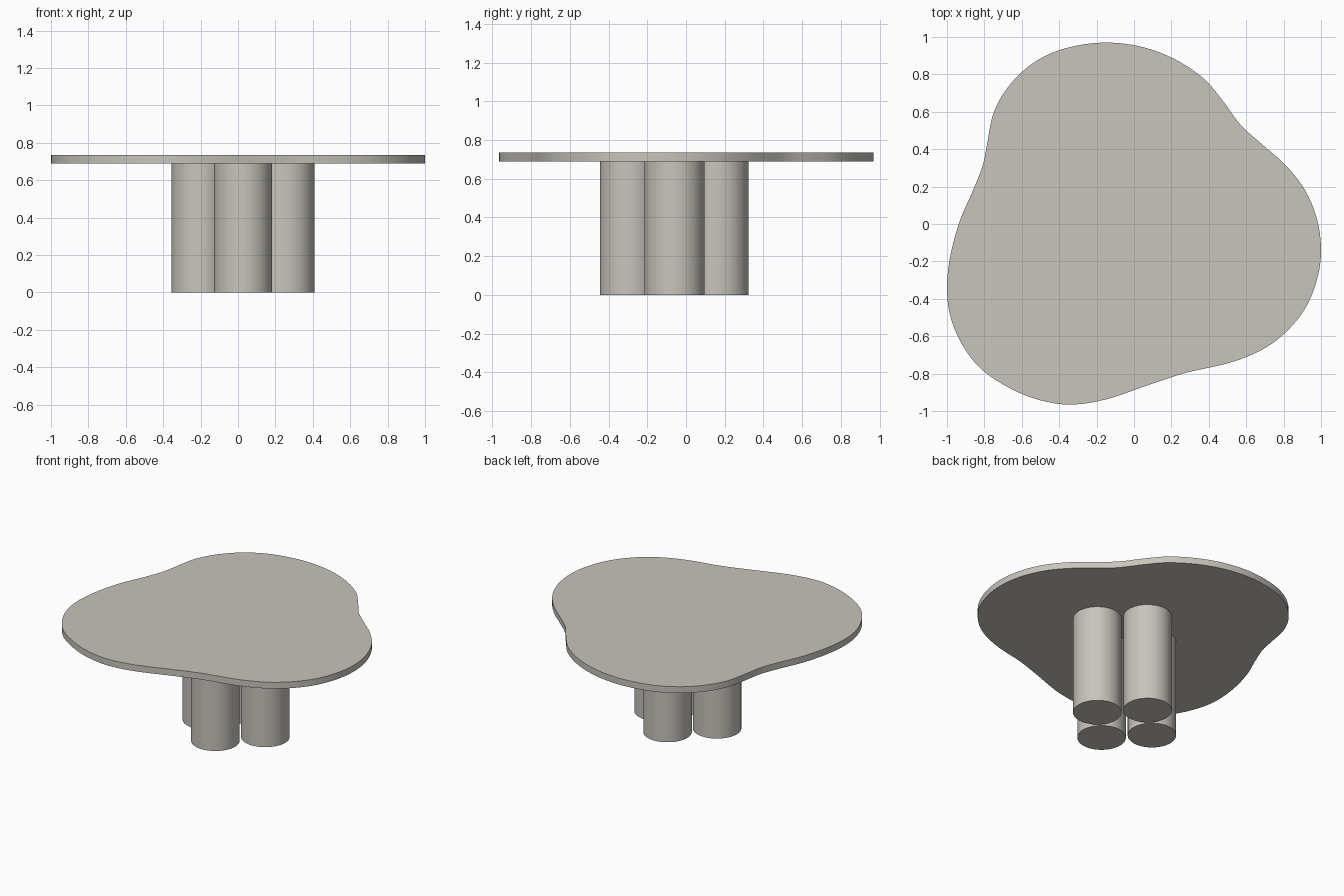
import bpy, bmesh
from mathutils import Vector

if "Cube" in bpy.data.objects:
    bpy.data.objects.remove(bpy.data.objects["Cube"])

TOP_LOW, TOP_HIGH, LEG_R = 0.69, 0.735, 0.155

stone = bpy.data.materials.new("warm_grey_stone")
stone.diffuse_color = (0.58, 0.555, 0.505, 1)
stone.use_nodes = True
stone.node_tree.nodes["Principled BSDF"].inputs["Base Color"].default_value = stone.diffuse_color

# Freeform tabletop outline, clockwise from the back
OUTLINE = [
    (-0.13, 0.97), (0.05, 0.945), (0.22, 0.88), (0.37, 0.78), (0.47, 0.665),
    (0.57, 0.53), (0.68, 0.43), (0.81, 0.315), (0.915, 0.18), (0.98, 0.02),
    (1.0, -0.15), (0.975, -0.31), (0.91, -0.46), (0.80, -0.59), (0.67, -0.68),
    (0.50, -0.745), (0.28, -0.795), (0.08, -0.86), (-0.14, -0.935),
    (-0.32, -0.965), (-0.47, -0.95), (-0.63, -0.895), (-0.80, -0.79),
    (-0.91, -0.66), (-0.98, -0.50), (-1.0, -0.34), (-0.98, -0.16),
    (-0.93, 0.02), (-0.865, 0.17), (-0.81, 0.31), (-0.785, 0.43),
    (-0.755, 0.58), (-0.69, 0.71), (-0.58, 0.83), (-0.45, 0.91), (-0.30, 0.955)]


def closed_spline(points, steps):
    """Smooth closed curve through all points."""
    pts = [Vector(p) for p in points]
    n, out = len(pts), []
    for i in range(n):
        a, b, c, d = (pts[(i + k) % n] for k in (-1, 0, 1, 2))
        for s in range(steps):
            t = s / steps
            out.append(0.5 * (2 * b + (c - a) * t + (2 * a - 5 * b + 4 * c - d) * t ** 2
                              + (3 * b - a - 3 * c + d) * t ** 3))
    return out


def finish(obj):
    obj.data.materials.append(stone)
    bpy.ops.object.select_all(action='DESELECT')
    obj.select_set(True)
    bpy.context.view_layer.objects.active = obj
    bpy.ops.object.shade_smooth_by_angle()


# Tabletop slab
bm = bmesh.new()
face = bm.faces.new([bm.verts.new((p.x, p.y, TOP_LOW)) for p in closed_spline(OUTLINE, 5)])
ext = bmesh.ops.extrude_face_region(bm, geom=[face], use_keep_orig=True)
for v in (g for g in ext["geom"] if isinstance(g, bmesh.types.BMVert)):
    v.co.z = TOP_HIGH
bmesh.ops.recalc_face_normals(bm, faces=bm.faces)
mesh = bpy.data.meshes.new("tabletop")
bm.to_mesh(mesh)
bm.free()
tabletop = bpy.data.objects.new("tabletop", mesh)
bpy.context.collection.objects.link(tabletop)
finish(tabletop)

# Cluster of four round columns
for name, x, y in (("front_leg", 0.027, -0.29), ("right_leg", 0.255, -0.06),
                   ("back_leg", 0.027, 0.167), ("left_leg", -0.20, -0.06)):
    bpy.ops.mesh.primitive_cylinder_add(vertices=64, radius=LEG_R, depth=TOP_LOW,
                                        location=(x, y, TOP_LOW / 2))
    leg = bpy.context.object
    leg.name = name
    finish(leg)
